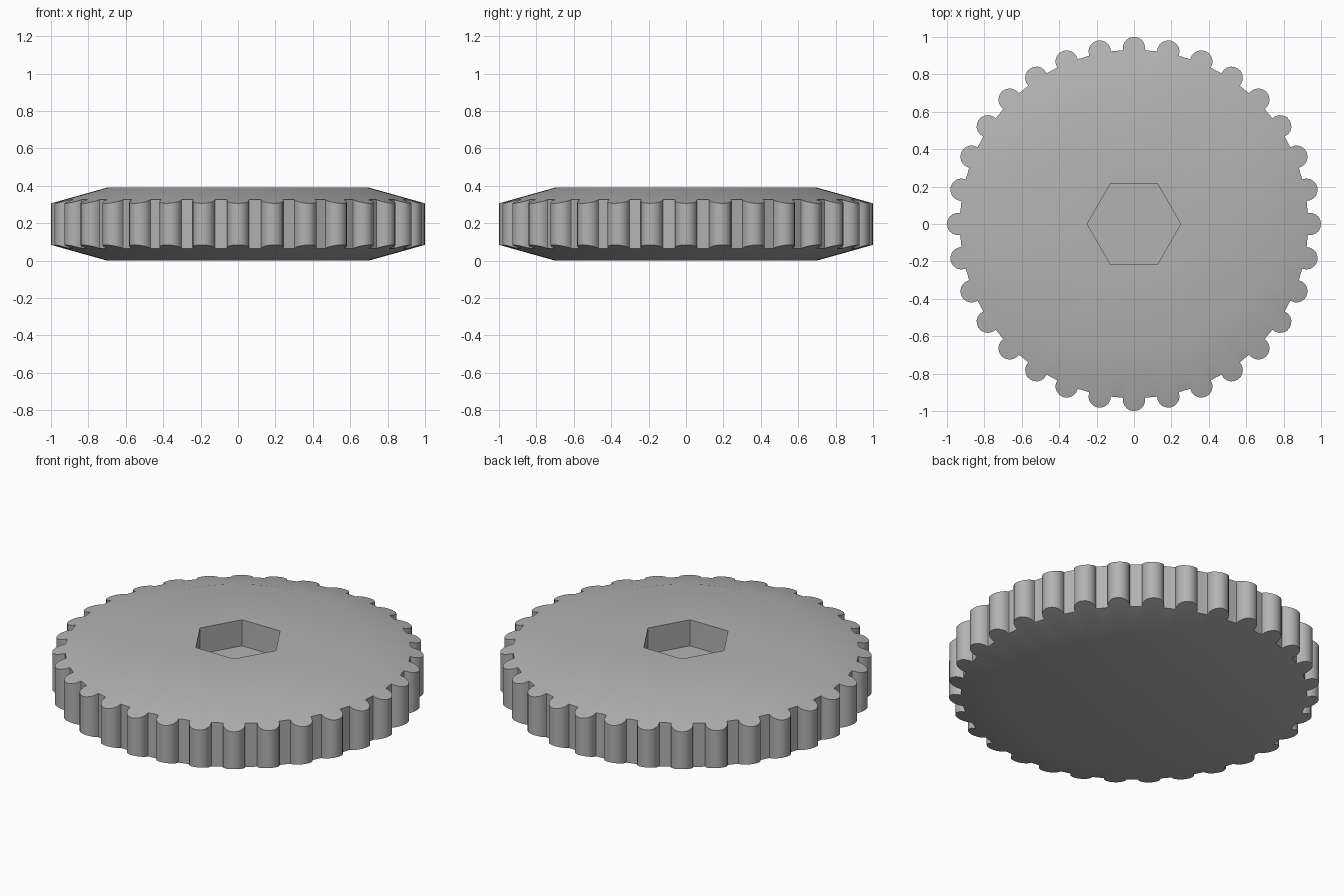
import bpy, bmesh, math

if "Cube" in bpy.data.objects:
    bpy.data.objects.remove(bpy.data.objects["Cube"])

BUMPS, PER = 32, 12          # grip bumps, outline points per bump
N = BUMPS * PER
CENTRE, RAD, VALLEY = 0.94, 0.06, 0.93
FLAT_R, HEIGHT, SLOPE = 0.70, 0.39, 0.28   # flat top radius, thickness, chamfer slope


def circle(r, z):
    return [(r * math.cos(math.tau * j / N), r * math.sin(math.tau * j / N), z) for j in range(N)]


def hexagon(r, z):
    """Hexagon with corners on the x axis, sampled with N points."""
    pts = []
    for j in range(N):
        side, f = divmod(j, N // 6)
        f /= N // 6
        a, b = math.tau * side / 6, math.tau * (side + 1) / 6
        pts.append((r * ((1 - f) * math.cos(a) + f * math.cos(b)),
                    r * ((1 - f) * math.sin(a) + f * math.sin(b)), z))
    return pts


def rim(top):
    """Scalloped outline whose height follows the conical chamfer."""
    pts = []
    for j in range(N):
        k, i = divmod(j + 5, PER)
        i -= 5
        base = math.tau * k / BUMPS
        if i == 6:           # middle of the valley
            a = base + math.pi / BUMPS
            x, y = VALLEY * math.cos(a), VALLEY * math.sin(a)
        else:                # round bump
            phi = base + math.radians(i * 20)
            x = CENTRE * math.cos(base) + RAD * math.cos(phi)
            y = CENTRE * math.sin(base) + RAD * math.sin(phi)
        drop = SLOPE * (math.hypot(x, y) - FLAT_R)
        pts.append((x, y, HEIGHT - drop if top else drop))
    return pts


# Knob body: pocket floor, pocket edge, top, rim and underside as linked rings
bm = bmesh.new()
rings = [hexagon(0.25, HEIGHT - 0.155), hexagon(0.25, HEIGHT), circle(FLAT_R, HEIGHT),
         rim(True), rim(False), circle(FLAT_R, 0)]
loops = [[bm.verts.new(p) for p in ring] for ring in rings]
for a, b in zip(loops, loops[1:]):
    for j in range(N):
        n = (j + 1) % N
        bm.faces.new((a[j], b[j], b[n], a[n]))
bm.faces.new(loops[0])
bm.faces.new(loops[-1][::-1])
bmesh.ops.recalc_face_normals(bm, faces=bm.faces)
mesh = bpy.data.meshes.new("knob_body")
bm.to_mesh(mesh)
bm.free()
knob = bpy.data.objects.new("knob_body", mesh)
bpy.context.collection.objects.link(knob)

# Plain grey plastic
grey = bpy.data.materials.new("grey")
grey.diffuse_color = (0.45, 0.45, 0.45, 1)
grey.use_nodes = True
grey.node_tree.nodes["Principled BSDF"].inputs["Base Color"].default_value = grey.diffuse_color
mesh.materials.append(grey)

# Smooth the bumps and chamfer, keep the rim and pocket edges sharp
bpy.context.view_layer.objects.active = knob
knob.select_set(True)
bpy.ops.object.shade_smooth_by_angle(angle=math.radians(30))
